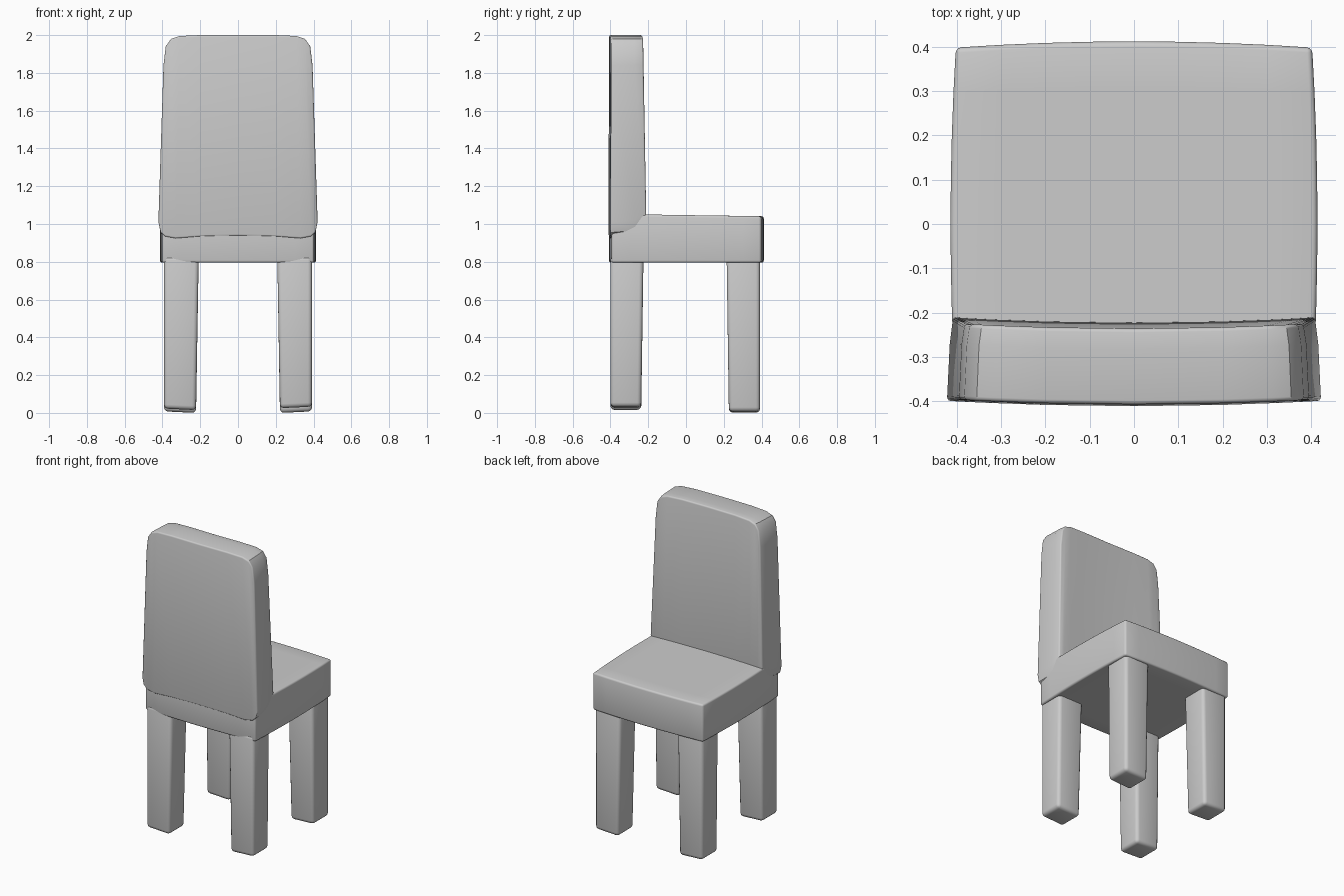
import bpy, bmesh, math

if "Cube" in bpy.data.objects:
    bpy.data.objects.remove(bpy.data.objects["Cube"])


def finish(name, bm, bevel, segments=3):
    """Turn a bmesh into a bevelled, smooth-shaded object."""
    bmesh.ops.recalc_face_normals(bm, faces=bm.faces)
    mesh = bpy.data.meshes.new(name)
    bm.to_mesh(mesh)
    bm.free()
    obj = bpy.data.objects.new(name, mesh)
    bpy.context.collection.objects.link(obj)
    bpy.ops.object.select_all(action='DESELECT')
    obj.select_set(True)
    bpy.context.view_layer.objects.active = obj
    mod = obj.modifiers.new("soft_edges", 'BEVEL')
    mod.width = bevel
    mod.segments = segments
    mod.limit_method = 'ANGLE'
    mod.angle_limit = math.radians(40)
    bpy.ops.object.modifier_apply(modifier=mod.name)
    bpy.ops.object.shade_smooth_by_angle(angle=math.radians(35))
    return obj


def grid_box(n, m):
    """Cube from -1 to 1 with n cuts in x and y and m in z."""
    bm = bmesh.new()
    bmesh.ops.create_cube(bm, size=2)
    for axis, cuts in ((0, n), (1, n), (2, m)):
        for i in range(1, cuts):
            co, no = [0, 0, 0], [0, 0, 0]
            co[axis], no[axis] = -1 + 2 * i / cuts, 1
            bmesh.ops.bisect_plane(bm, geom=bm.verts[:] + bm.edges[:] + bm.faces[:],
                                   plane_co=co, plane_no=no)
    return bm


# Seat: block with slightly bowed sides, top dropping a little towards +y
bm = grid_box(8, 1)
for v in bm.verts:
    u, w, top = v.co.x, v.co.y, v.co.z > 0
    v.co.x = u * (0.402 + 0.012 * (1 - w * w))
    v.co.y = w * (0.396 + 0.014 * (1 - u * u)) + 0.002
    v.co.z = (1.047 - 0.006 * w) if top else 0.795
finish("seat", bm, 0.012)

# Backrest: half outline as paired top and bottom points, mirrored in x
top = [(0, 2.0), (0.2, 2.0), (0.31, 1.995), (0.355, 1.98), (0.383, 1.94), (0.395, 1.84)]
bottom = [(0, 0.937), (0.2, 0.933), (0.33, 0.923), (0.385, 0.933), (0.41, 0.955), (0.422, 1.01)]
top = [(-x, z) for x, z in top[:0:-1]] + top
bottom = [(-x, z) for x, z in bottom[:0:-1]] + bottom
count = len(top)
bm = bmesh.new()
rings = []
for y, scale, lift, lean in ((-0.399, 1.0, 0, 0.004), (-0.27, 0.985, 0.01, 0), (-0.21, 0.967, 0.05, -0.014)):
    ring = []
    for x, z in top + bottom[::-1]:
        is_low = z < 1.5
        bend = 0.012 * (1 - (x / 0.42) ** 2)
        ring.append(bm.verts.new((x * scale, y - bend + (0 if is_low else lean),
                                  z + (lift if is_low else 0))))
    rings.append(ring)
size = 2 * count
for a, b in zip(rings, rings[1:]):
    for i in range(size):
        j = (i + 1) % size
        bm.faces.new((a[i], a[j], b[j], b[i]))
for ring in (rings[0], rings[-1]):
    for i in range(count - 1):
        bm.faces.new((ring[i], ring[i + 1], ring[size - 2 - i], ring[size - 1 - i]))
finish("backrest", bm, 0.014)


# Legs: gently tapered square posts
def leg(name, side, y0, y1, foot):
    bm = grid_box(1, 1)
    for v in bm.verts:
        outer, back, up = v.co.x > 0, v.co.y > 0, v.co.z > 0
        x = 0.392 if outer else (0.208 if up else 0.222)
        inner_taper = 0 if up else 0.012
        y = (y1 - (inner_taper if y0 < 0 else 0)) if back else (y0 + (inner_taper if y0 > 0 else 0))
        v.co = (side * x, y, 0.83 if up else foot + (0.008 if outer else 0))
    finish(name, bm, 0.022)


leg("front_leg_left", -1, -0.4, -0.225, 0.015)
leg("front_leg_right", 1, -0.4, -0.225, 0.025)
leg("rear_leg_left", -1, 0.215, 0.392, 0.0)
leg("rear_leg_right", 1, 0.215, 0.392, 0.0)
